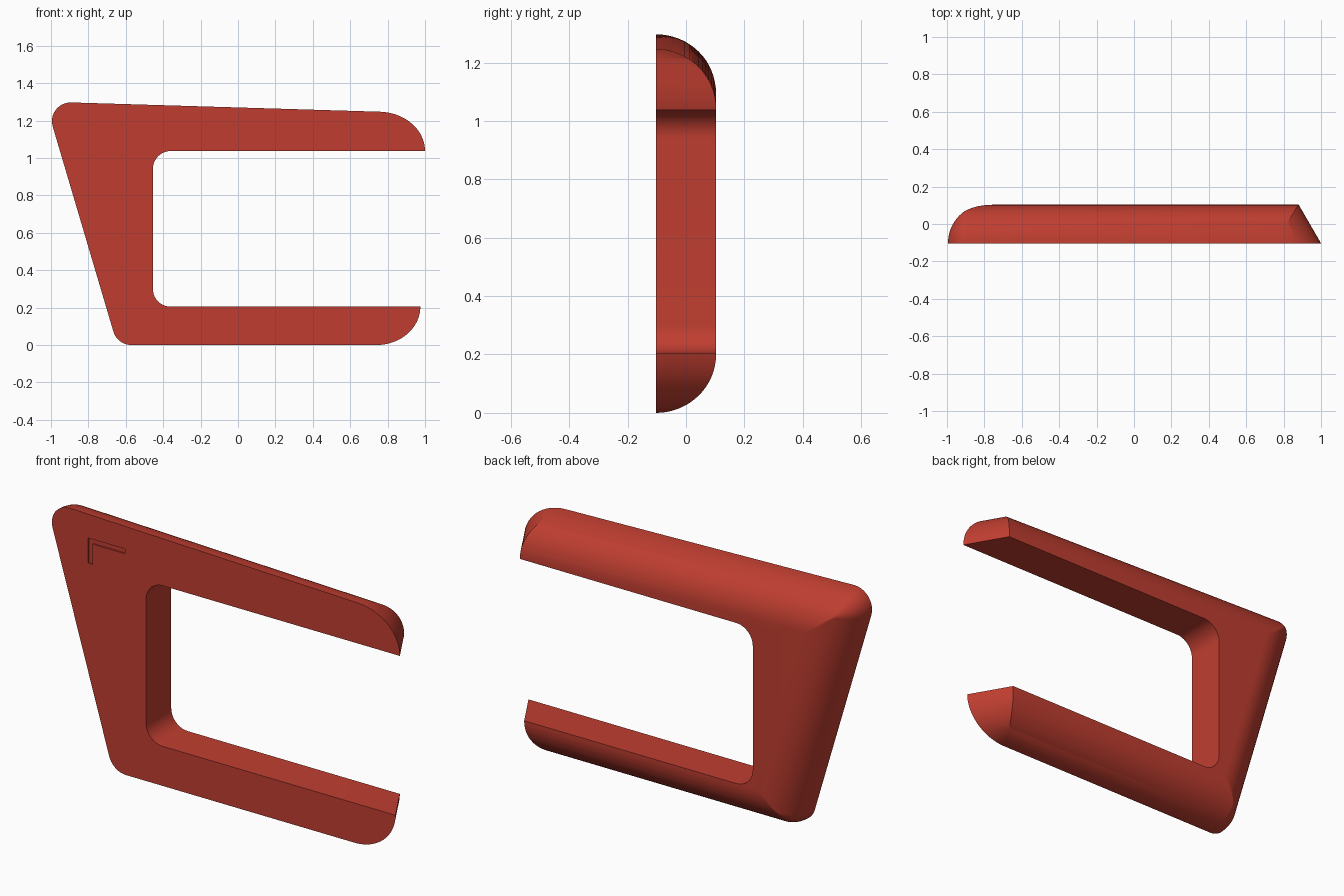
import bpy, bmesh, math
from mathutils import Vector

if "Cube" in bpy.data.objects:
    bpy.data.objects.remove(bpy.data.objects["Cube"])

HALF = 0.103          # half thickness
ROUND = 0.2           # size of the rounded back edge
SHEAR = 0.58          # slant of the arm tips towards the back

red = bpy.data.materials.new("brick red")
red.diffuse_color = (0.527, 0.048, 0.03, 1)
red.use_nodes = True
red.node_tree.nodes["Principled BSDF"].inputs["Base Color"].default_value = red.diffuse_color


def fillet(prev, p, nxt, r, n=10):
    """Points of a rounded corner at p."""
    a, b = (prev - p).normalized(), (nxt - p).normalized()
    half = a.angle(b) / 2
    c = p + (a + b).normalized() * (r / math.sin(half))
    t = r / math.tan(half)
    u, v = p + a * t - c, p + b * t - c
    sweep = u.angle(v)
    return [c + (u * math.sin((1 - i / n) * sweep) + v * math.sin(i / n * sweep)) / math.sin(sweep)
            for i in range(n + 1)]


def loft(name, rings):
    """Closed solid through rings of 3D points."""
    bm = bmesh.new()
    rows = [[bm.verts.new(p) for p in ring] for ring in rings]
    for lo, hi in zip(rows, rows[1:]):
        for i in range(len(lo)):
            j = (i + 1) % len(lo)
            bm.faces.new((lo[i], lo[j], hi[j], hi[i]))
    bm.faces.new(rows[0])
    bm.faces.new(rows[-1])
    bmesh.ops.recalc_face_normals(bm, faces=bm.faces)
    me = bpy.data.meshes.new(name)
    bm.to_mesh(me)
    bm.free()
    me.materials.append(red)
    ob = bpy.data.objects.new(name, me)
    bpy.context.collection.objects.link(ob)
    return ob


def prism(name, pts, y0, y1, shear=0.0):
    return loft(name, [[(p[0] - shear * (y + HALF), y, p[1]) for p in pts] for y in (y0, y1)])


def cut(target, tool, mode):
    tool.hide_render = True
    bpy.context.view_layer.objects.active = target
    mod = target.modifiers.new(mode, 'BOOLEAN')
    mod.object, mod.operation, mod.solver = tool, mode, 'EXACT'
    bpy.ops.object.modifier_apply(modifier=mod.name)
    bpy.data.objects.remove(tool)


def outline(inset):
    """Outer outline moved inwards, running past the arm tips."""
    tr, tl, bl, br = (Vector(p) for p in ((1.3, 1.231), (-1.03, 1.301), (-0.645, 0), (1.3, 0)))

    def shifted(a, b):
        d = (b - a).normalized()
        n = Vector((-d.y, d.x)) * inset
        return a + n, d

    def meet(l1, l2):
        (p, d), (q, e) = l1, l2
        w = q - p
        return p + d * ((w.x * e.y - w.y * e.x) / (d.x * e.y - d.y * e.x))

    top, left, bottom = shifted(tr, tl), shifted(tl, bl), shifted(bl, br)
    end = (Vector((1.3, 0)), Vector((0, 1)))
    a, b, c, d = meet(top, end), meet(top, left), meet(left, bottom), meet(bottom, end)
    r = max(0.1 - inset, 0.004)
    return [a] + fillet(a, b, c, r) + fillet(b, c, d, r) + [d]


# Body: flat front, outer edges rolling over to the back
rings = []
STEPS = 16
for k in range(STEPS + 1):
    t = math.pi / 2 * k / STEPS
    y = -HALF + 2 * HALF * math.sin(t)
    rings.append([(p.x, y, p.y) for p in outline(ROUND * (1 - math.cos(t)))])
body = loft("clip_body", rings)

# Rounded, slanted arm tips
N = 20
arc = [math.pi / 2 * i / N for i in range(N + 1)]
tips = [(-1.5, -0.1), (0.74, -0.1)]
tips += [(0.74 + 0.235 * math.sin(t), 0.205 - 0.205 * math.cos(t)) for t in arc]
tips += [(0.75 + 0.25 * math.cos(t), 1.037 + 0.2105 * math.sin(t)) for t in arc]
tips += [(0.75, 1.5), (-1.5, 1.5)]
cut(body, prism("tip_cutter", tips, -0.2, 0.2, SHEAR), 'INTERSECT')

# Opening between the arms
o = [Vector(p) for p in ((1.6, 1.037), (-0.455, 1.037), (-0.455, 0.205), (1.6, 0.205))]
opening = [o[0]] + fillet(o[0], o[1], o[2], 0.095) + fillet(o[1], o[2], o[3], 0.095) + [o[3]]
cut(body, prism("opening_cutter", opening, -0.3, 0.3), 'DIFFERENCE')

# Shallow corner groove on the front
groove = [(-0.787, 1.17), (-0.787, 1.04), (-0.762, 1.04), (-0.762, 1.145), (-0.575, 1.145), (-0.575, 1.17)]
cut(body, prism("groove_cutter", groove, -0.2, -HALF + 0.008), 'DIFFERENCE')

bpy.ops.object.select_all(action='DESELECT')
body.select_set(True)
bpy.context.view_layer.objects.active = body
bpy.ops.object.shade_smooth_by_angle(angle=math.radians(30))
